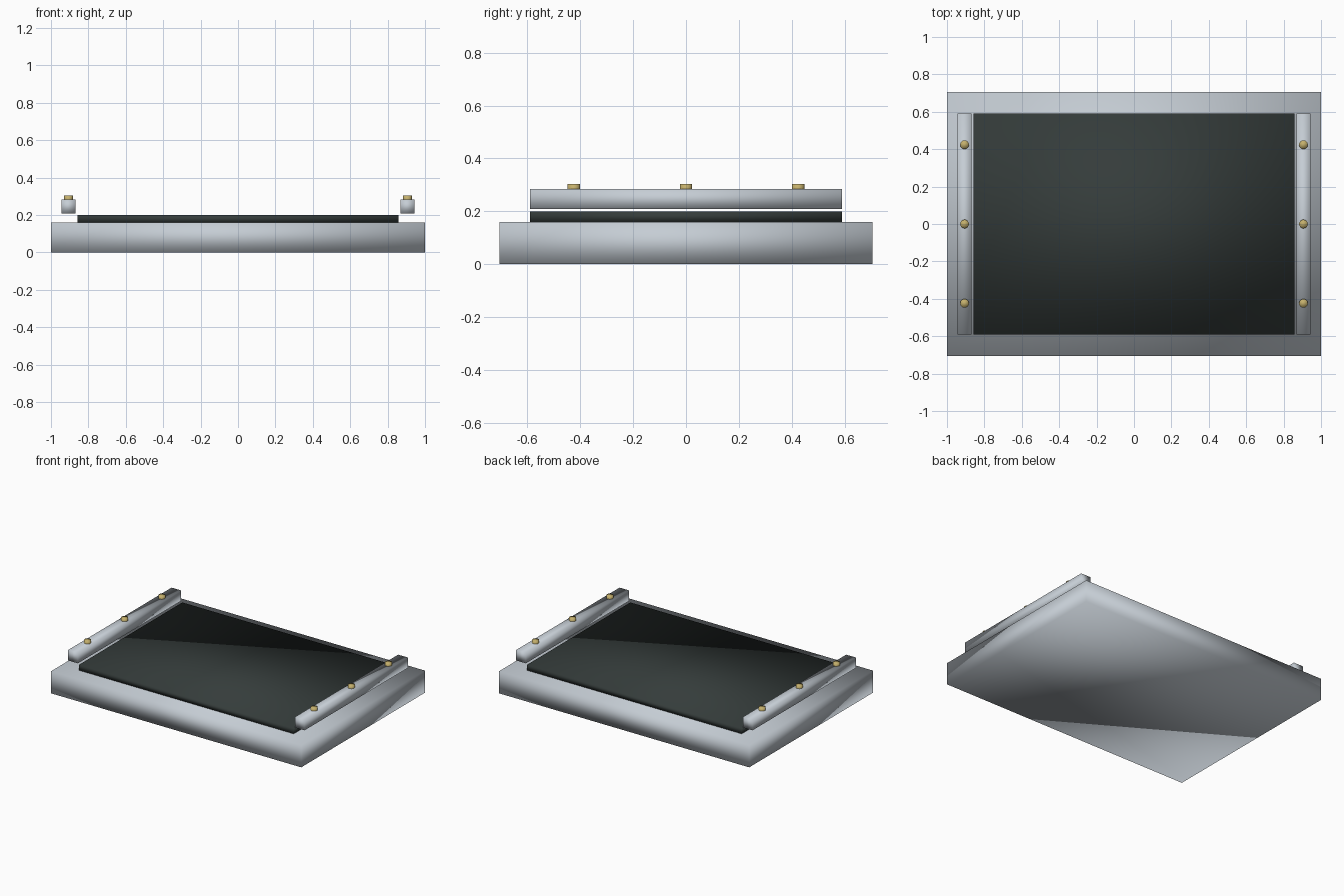
import bpy

default = bpy.data.objects.get("Cube")
if default:
    bpy.data.objects.remove(default, do_unlink=True)


def make_material(name, color):
    mat = bpy.data.materials.new(name)
    mat.use_nodes = True
    rgba = (*color, 1)
    mat.diffuse_color = rgba
    mat.node_tree.nodes["Principled BSDF"].inputs["Base Color"].default_value = rgba
    return mat


steel = make_material("pale steel", (0.56, 0.61, 0.66))
dark = make_material("dark slate", (0.035, 0.045, 0.043))
brass = make_material("brass", (0.55, 0.43, 0.15))


def finish(name, mat):
    obj = bpy.context.object
    obj.name = name
    obj.data.materials.append(mat)
    bpy.ops.object.shade_smooth()
    return obj


def box(name, x, width, depth, bottom, top, mat):
    bpy.ops.mesh.primitive_cube_add(size=1, location=(x, 0, (bottom + top) / 2))
    bpy.context.object.scale = (width, depth, top - bottom)
    bpy.ops.object.transform_apply(location=False, rotation=False, scale=True)
    return finish(name, mat)


# Base slab and the dark plate lying on it
box("base", 0, 2, 1.412, 0, 0.16, steel)
box("dark_plate", 0, 1.716, 1.18, 0.16, 0.2, dark)

# Raised side rails, each with three brass studs
for side, sign in (("left", 1), ("right", -1)):
    x = sign * 0.906
    box(side + "_rail", x, 0.077, 1.18, 0.208, 0.284, steel)
    for place, y in (("front", -0.424), ("middle", 0), ("back", 0.424)):
        bpy.ops.mesh.primitive_cylinder_add(
            vertices=16, radius=0.0235, depth=0.04, location=(x, y, 0.284))
        finish(f"{side}_{place}_stud", brass)
